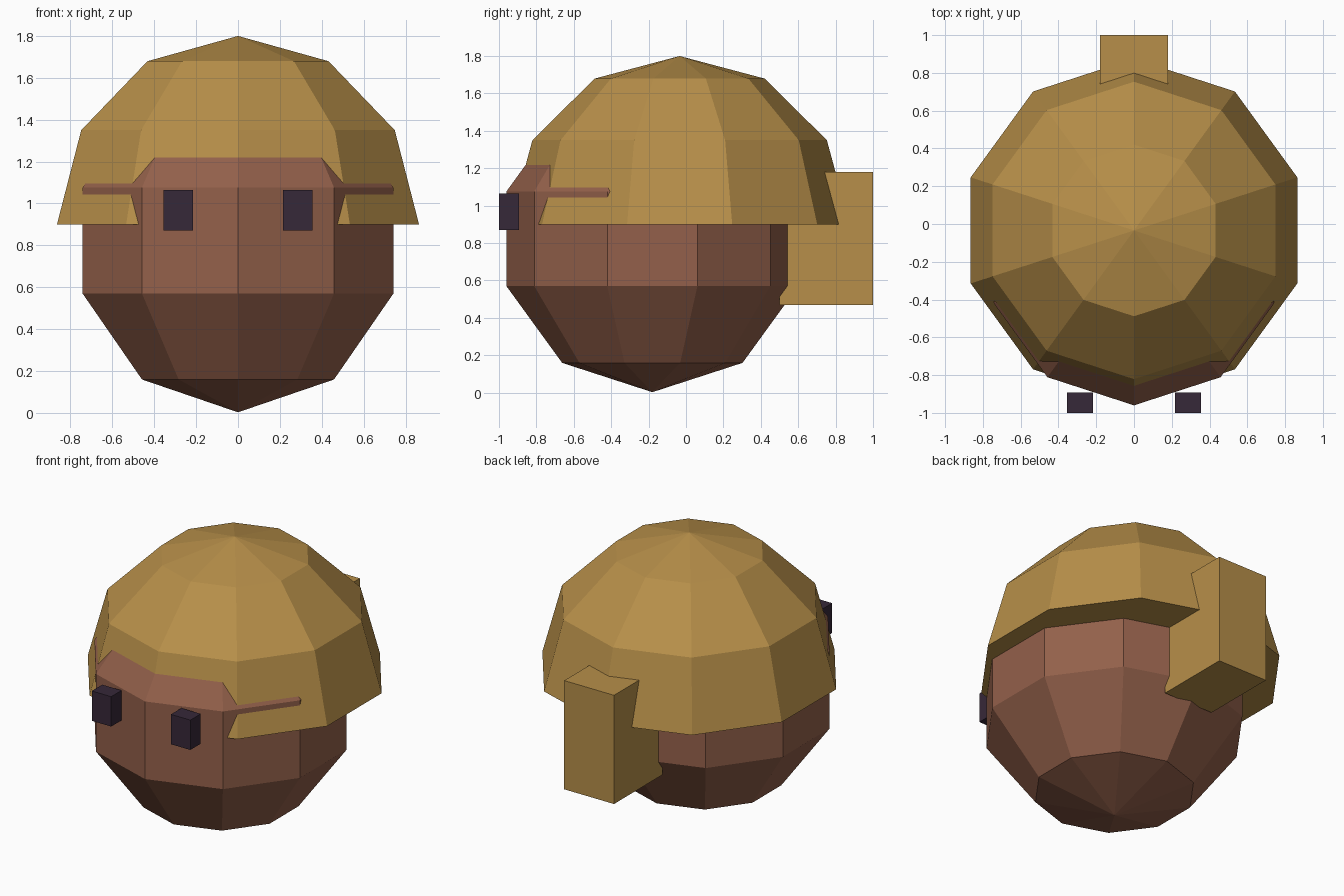
import bpy, bmesh, math

if "Cube" in bpy.data.objects:
    bpy.data.objects.remove(bpy.data.objects["Cube"])


def material(name, rgb):
    m = bpy.data.materials.new(name)
    m.diffuse_color = (*rgb, 1)
    m.use_nodes = True
    m.node_tree.nodes["Principled BSDF"].inputs["Base Color"].default_value = m.diffuse_color
    return m


HAIR = material("golden hair", (0.474, 0.275, 0.067))
SKIN = material("brown skin", (0.292, 0.117, 0.069))
EYE = material("dark eye", (0.037, 0.021, 0.040))


def finish(bm, name, mat):
    bmesh.ops.recalc_face_normals(bm, faces=bm.faces)
    me = bpy.data.meshes.new(name)
    bm.to_mesh(me)
    bm.free()
    me.materials.append(mat)
    ob = bpy.data.objects.new(name, me)
    bpy.context.collection.objects.link(ob)
    return ob


def ball(name, mat, radius, centre_y, centre_z, angles, height=None, sides=10):
    """Faceted ball from the top pole down through polar angles in degrees."""
    bm = bmesh.new()
    height = height or radius
    rings = []
    for a in angles:
        a = math.radians(a)
        r, z = radius * math.sin(a), centre_z + height * math.cos(a)
        n = 1 if r < 1e-5 else sides
        rings.append([bm.verts.new((r * math.sin(2 * math.pi * i / sides),
                                    centre_y - r * math.cos(2 * math.pi * i / sides), z))
                      for i in range(n)])
    for up, low in zip(rings, rings[1:]):
        for i in range(sides):
            j = (i + 1) % sides
            if len(up) == 1:
                bm.faces.new((up[0], low[i], low[j]))
            elif len(low) == 1:
                bm.faces.new((up[i], low[0], up[j]))
            else:
                bm.faces.new((up[i], low[i], low[j], up[j]))
    # flat underside where the ball stops early
    if len(rings[-1]) > 1:
        bm.faces.new(rings[-1])
    return finish(bm, name, mat)


def box(name, mat, lo, hi):
    bm = bmesh.new()
    bmesh.ops.create_cube(bm, size=1)
    for v in bm.verts:
        v.co = [l + (c + 0.5) * (h - l) for c, l, h in zip(v.co, lo, hi)]
    return finish(bm, name, mat)


# Head, which breaks through the hair at the forehead and temples
ball("head", SKIN, 0.78 / math.sin(math.radians(72)), -0.18, 0.823,
     [0, 36, 72, 108, 144, 180])

# Cap of hair with a flat rim
ball("hair_cap", HAIR, 0.909, -0.034, 0.90, [0, 30, 60, 90], height=0.90)

# Block of hair at the back
box("ponytail", HAIR, (-0.18, 0.50, 0.47), (0.18, 1.0, 1.18))

# Eyes
for side, name in ((-1, "eye_right"), (1, "eye_left")):
    x = side * 0.286
    box(name, EYE, (x - 0.07, -1.0, 0.87), (x + 0.07, -0.893, 1.065))
